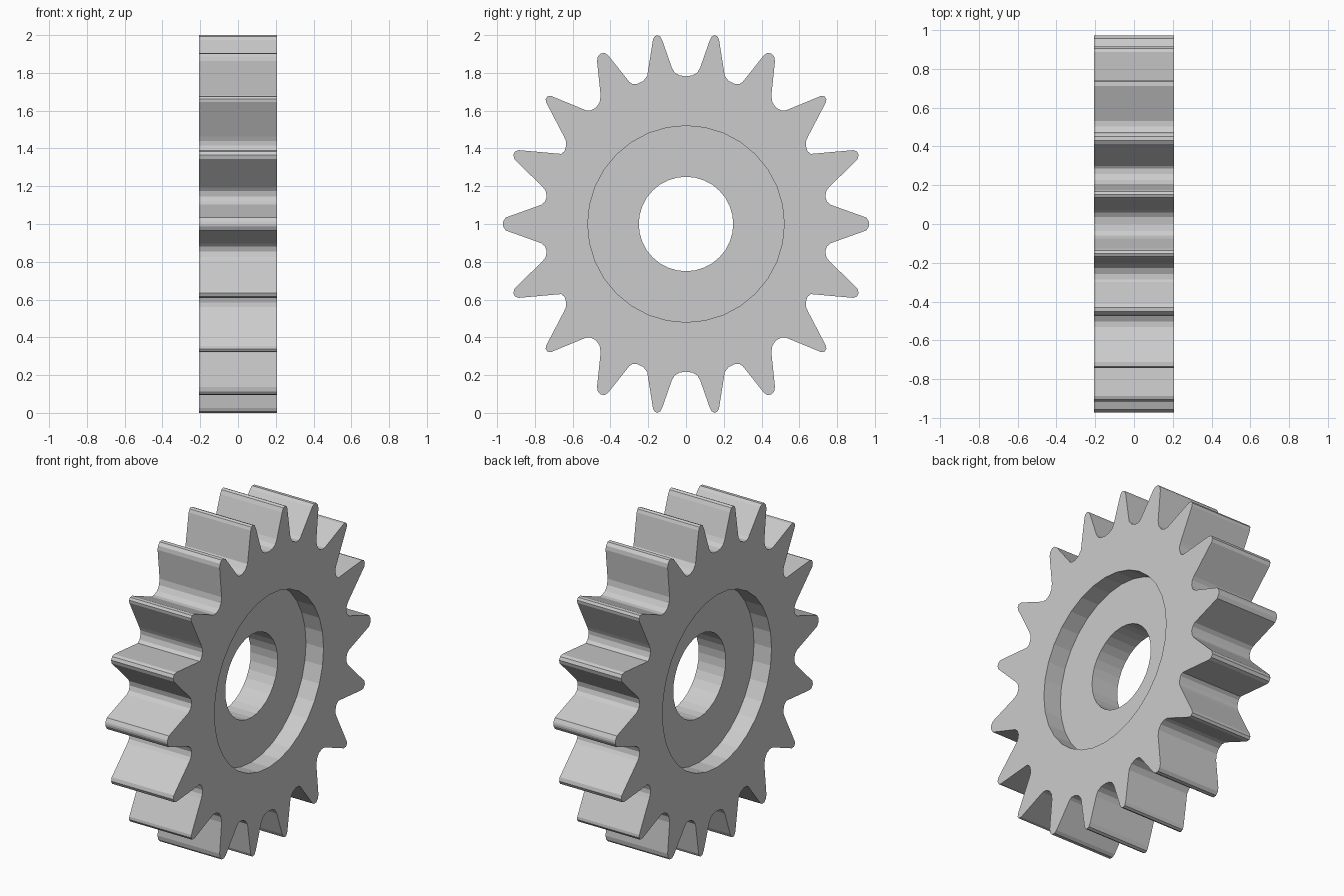
import bpy, bmesh, math

if "Cube" in bpy.data.objects:
    bpy.data.objects.remove(bpy.data.objects["Cube"])

HALF = 0.207      # half thickness of the gear
WEB = 0.09        # half thickness of the recessed web
SEG = 32

# Quarter of the toothed outline (y, z from hub centre), mirrored to all four quarters
quarter = [
    (.97, 0), (.968, .012), (.955, .034), (.765, .102), (.746, .119), (.737, .145), (.743, .175),
    (.757, .194), (.908, .343), (.914, .365), (.905, .384), (.886, .391), (.66, .371),
    (.643, .386), (.634, .415), (.636, .44), (.646, .463), (.741, .645), (.743, .662),
    (.734, .676), (.712, .677), (.53, .602), (.503, .602), (.475, .617), (.457, .645),
    (.452, .68), (.471, .862), (.467, .886), (.452, .903), (.43, .905), (.412, .893),
    (.3, .752), (.285, .742), (.258, .742), (.226, .757), (.205, .785), (.175, .975),
    (.167, .993), (.153, 1.0), (.137, .993), (.125, .97), (.075, .828), (.06, .802),
    (.035, .787), (0, .782),
]
half = quarter + [(-y, z) for y, z in reversed(quarter[:-1])]
outline = half + [(y, -z) for y, z in reversed(half[1:-1])]


def circle(r):
    return [(r * math.cos(2 * math.pi * i / SEG), r * math.sin(2 * math.pi * i / SEG))
            for i in range(SEG)]


bm = bmesh.new()


def ring(points, x):
    """Closed loop of edges in the plane at x."""
    vs = [bm.verts.new((x, y, z + 1)) for y, z in points]
    es = [bm.edges.new((vs[i], vs[(i + 1) % len(vs)])) for i in range(len(vs))]
    return vs, es


def wall(a, b):
    """Quads joining two matching rings."""
    n = len(a)
    for i in range(n):
        j = (i + 1) % n
        bm.faces.new((a[i], a[j], b[j], b[i]))


rims, bores = [], []
for s in (-1, 1):
    rim = ring(outline, s * HALF)
    lip = ring(circle(.52), s * HALF)
    floor = ring(circle(.52), s * WEB)
    bore = ring(circle(.25), s * WEB)
    # flat toothed face, recess wall and recess floor
    bmesh.ops.triangle_fill(bm, use_beauty=True, use_dissolve=False,
                            edges=rim[1] + lip[1], normal=(s, 0, 0))
    wall(lip[0], floor[0])
    wall(floor[0], bore[0])
    rims.append(rim[0])
    bores.append(bore[0])

# teeth flanks and shaft hole
wall(*rims)
wall(*bores)
bmesh.ops.recalc_face_normals(bm, faces=bm.faces[:])

mesh = bpy.data.meshes.new("gear_wheel")
bm.to_mesh(mesh)
bm.free()
gear = bpy.data.objects.new("gear_wheel", mesh)
bpy.context.collection.objects.link(gear)

mat = bpy.data.materials.new("plain grey")
mat.diffuse_color = (0.6, 0.6, 0.6, 1)
mat.use_nodes = True
mat.node_tree.nodes["Principled BSDF"].inputs["Base Color"].default_value = mat.diffuse_color
mesh.materials.append(mat)
